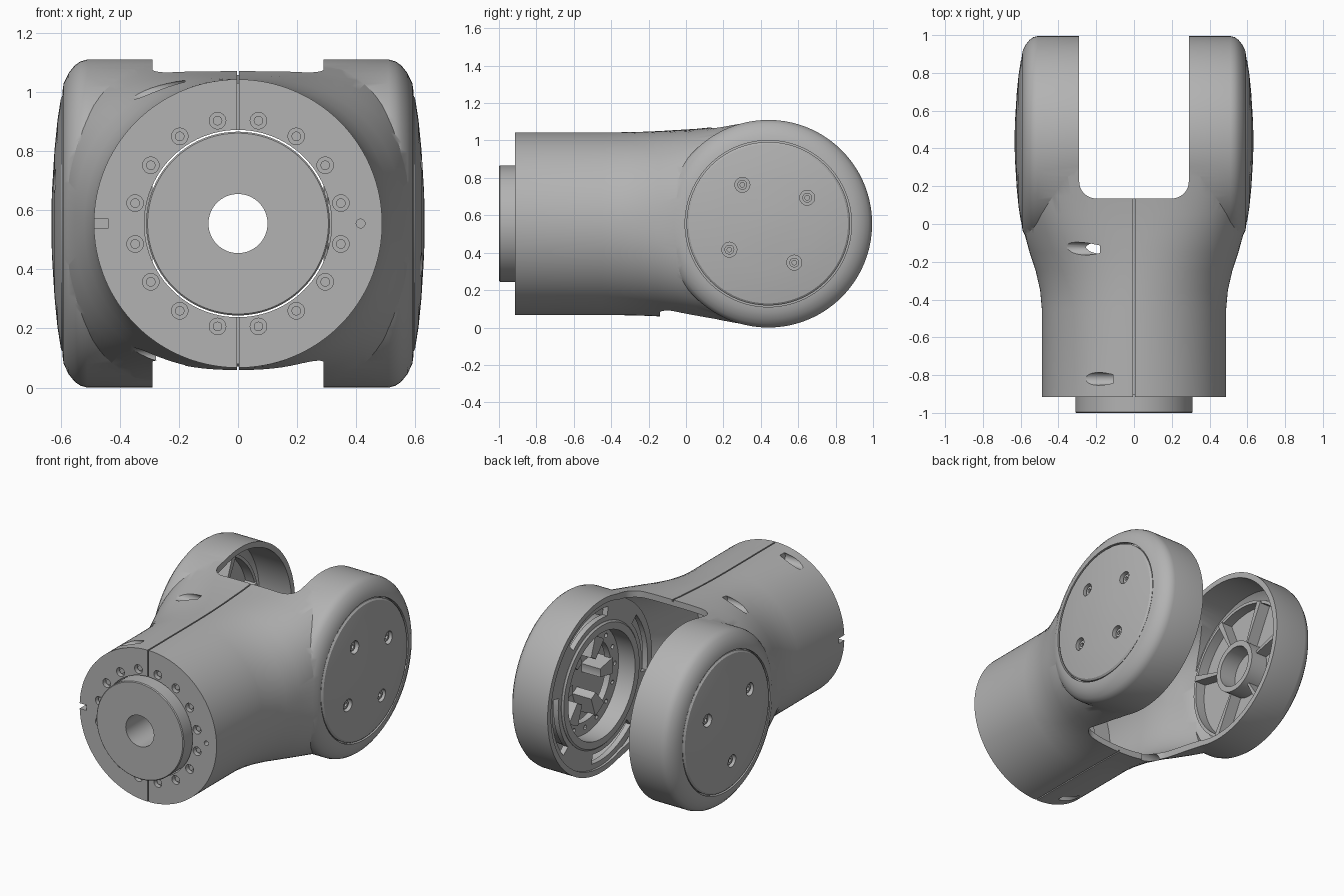
import bpy, bmesh
from math import sin, cos, pi, radians

cube = bpy.data.objects.get("Cube")
if cube:
    bpy.data.objects.remove(cube, do_unlink=True)

MID = 0.555      # height of the tube axis and hub axis
HUB = 0.44       # hub position along y
parts = []

grey = bpy.data.materials.new("grey_metal")
grey.use_nodes = True
tint = (0.45, 0.45, 0.45, 1)
grey.diffuse_color = tint
next(n for n in grey.node_tree.nodes if n.type == 'BSDF_PRINCIPLED').inputs["Base Color"].default_value = tint


# ---- helpers ----
def from_bmesh(name, bm):
    me = bpy.data.meshes.new(name)
    bm.to_mesh(me)
    bm.free()
    ob = bpy.data.objects.new(name, me)
    bpy.context.collection.objects.link(ob)
    return ob


def skin(name, rings, wrap=False):
    """Skin closed rings of points; cap the ends unless wrapped."""
    bm = bmesh.new()
    vs = [[bm.verts.new(p) for p in ring] for ring in rings]
    pairs = list(zip(vs, vs[1:])) + ([(vs[-1], vs[0])] if wrap else [])
    for a, b in pairs:
        for i in range(len(a)):
            j = (i + 1) % len(a)
            bm.faces.new((a[i], a[j], b[j], b[i]))
    if not wrap:
        bm.faces.new(vs[0])
        bm.faces.new(vs[-1])
    bmesh.ops.recalc_face_normals(bm, faces=bm.faces)
    return from_bmesh(name, bm)


def lathe(name, axis, u, z, prof, wrap=False, seg=96):
    """Revolve (radius, position) points; u is y for axis X, x for axis Y."""
    rings = []
    for r, a in prof:
        circle = [(u + r * cos(2 * pi * i / seg), z + r * sin(2 * pi * i / seg)) for i in range(seg)]
        rings.append([(a, p, q) if axis == 'X' else (p, a, q) for p, q in circle])
    return skin(name, rings, wrap)


def cyl(name, axis, u, z, r, a, b, seg=24):
    return lathe(name, axis, u, z, [(r, a), (r, b)], seg=seg)


def annulus(name, axis, u, z, r0, r1, a, b):
    return lathe(name, axis, u, z, [(r0, a), (r1, a), (r1, b), (r0, b)], wrap=True)


def arc(name, r0, r1, a, b, mid, span, steps=10):
    """Sector of a ring around the hub axis, angles in degrees."""
    rings = []
    for i in range(steps + 1):
        t = radians(mid + span * (i / steps - 0.5))
        rings.append([(x, HUB + r * cos(t), MID + r * sin(t))
                      for r, x in ((r0, a), (r1, a), (r1, b), (r0, b))])
    return skin(name, rings)


def box(name, x0, x1, y0, y1, z0, z1):
    return skin(name, [[(x0, y0, z), (x1, y0, z), (x1, y1, z), (x0, y1, z)] for z in (z0, z1)])


def discard(ob):
    me = ob.data
    bpy.data.objects.remove(ob, do_unlink=True)
    bpy.data.meshes.remove(me)


def join(name, obs):
    bm = bmesh.new()
    for o in obs:
        bm.from_mesh(o.data)
        discard(o)
    return from_bmesh(name, bm)


def boolean(ob, tools, op='DIFFERENCE'):
    for t in tools:
        m = ob.modifiers.new("Bool", 'BOOLEAN')
        m.operation, m.solver, m.object = op, 'EXACT', t
    bpy.context.view_layer.update()
    dg = bpy.context.evaluated_depsgraph_get()
    me = bpy.data.meshes.new_from_object(ob.evaluated_get(dg))
    ob.modifiers.clear()
    ob.data = me
    for t in tools:
        discard(t)


# ---- body: round tube flowing into a wide fork ----
SECTIONS = [  # y, half width, half height, squareness
    (-.915, .488, .488, 2), (-.45, .488, .488, 2), (-.35, .497, .489, 2.05),
    (-.25, .52, .491, 2.15), (-.15, .553, .495, 2.35), (-.05, .58, .501, 2.7),
    (.05, .592, .507, 3.2), (.15, .593, .517, 3.8), (.25, .593, .532, 4.6),
    (.35, .593, .547, 5.3), (HUB, .593, .553, 6)]


def loft(name, inset, start):
    rings = []
    for k, (y, w, h, n) in enumerate(SECTIONS):
        w, h, ring = w - inset, h - inset, []
        for i in range(128):
            c, s = cos(2 * pi * i / 128), sin(2 * pi * i / 128)
            r = (abs(c / w) ** n + abs(s / h) ** n) ** (-1 / n)
            ring.append((r * c, start if k == 0 else y, MID + r * s))
        rings.append(ring)
    return skin(name, rings)


def barrel(name, half):
    return lathe(name, 'X', HUB, MID, half + [(r, -a) for r, a in reversed(half)], seg=128)


def slot(name, end, z0, z1, w=.29, r=.09):
    corner = [(w - r + r * cos(radians(t)), end + r - r * sin(radians(t))) for t in range(0, 91, 10)]
    outline = [(w, 1.3)] + corner + [(-x, y) for x, y in reversed(corner)] + [(-w, 1.3)]
    return skin(name, [[(x, y, z) for x, y in outline] for z in (z0, z1)])


body = loft("fork_body", 0, -.915)
boolean(body, [barrel("hub", [(.44, .595), (.475, .59), (.51, .573), (.535, .553),
                              (.549, .533), (.555, .51)])], 'UNION')

# Seam between the two half shells
seam = box("seam", -.004, .004, -.95, .2, -.1, 1.2)
boolean(seam, [loft("seam_core", .012, -.903)])

# Front bolt circle and slanted screw pockets
bolts = [(.355 * cos(radians(11.25 + 22.5 * i)), MID + .355 * sin(radians(11.25 + 22.5 * i)))
         for i in range(16)]
holes = [cyl("hole", 'Y', x, z, .028, -.95, -.885) for x, z in bolts]
holes.append(cyl("pin_hole", 'Y', .415, MID, .015, -.95, -.88))
for side in (1, -1):
    holes.append(cyl("pocket", 'X', -.13, MID + side * .455, .034, -.5, -.18))
    holes.append(cyl("pocket", 'X', -.82, MID + side * .45, .034, -.5, -.11))

boolean(body, [
    seam,
    loft("cavity", .04, -.76),
    barrel("hub_cavity", [(.445, .7), (.445, .57), (.49, .55), (.52, .52)]),
    slot("upper_slot", .135, .5, 1.4),
    slot("lower_slot", -.14, -.3, MID),
    lathe("bore", 'Y', 0, MID, [(.317, -1.1), (.317, -.7)]),
    box("key_notch", -.52, -.44, -.95, -.86, MID - .017, MID + .017),
    join("holes", holes)])
parts.append(body)
parts.append(join("front_bolts", [cyl("bolt", 'Y', x, z, .016, -.9, -.87) for x, z in bolts]))

# ---- front flange plug ----
parts.append(lathe("front_plug", 'Y', 0, MID, [(.1, -1), (.306, -1), (.311, -.995),
                                               (.311, -.74), (.1, -.74)], wrap=True))

# ---- domed hub caps with recessed screws ----
DOME = [(.46, .535), (.46, .56), (.437, .562), (.437, .59), (.426, .599), (.35, .611),
        (.25, .621), (.12, .629), (.04, .632)]
for label, s, angles in (("left", 1, (33.7, 123.7, 213.7, 303.7)), ("right", -1, (25, 145, 265))):
    cap = lathe(label + "_cap", 'X', HUB, MID, [(r, s * a) for r, a in DOME], seg=128)
    spots = [(HUB + .25 * cos(radians(t)), MID + .25 * sin(radians(t))) for t in angles]
    boolean(cap, [join("bores", [cyl("bore", 'X', y, z, .04, s * .592, s * .7) for y, z in spots])])
    screws = [annulus("screw", 'X', y, z, .012, .026, s * .585, s * .606) for y, z in spots]
    parts += [cap, join(label + "_cap_screws", screws)]

# ---- left arm: bearing flange on the inner side ----
plate = annulus("bearing_plate", 'X', HUB, MID, .35, .53, .305, .34)
boolean(plate, [join("kidneys", [arc("kidney", .425, .485, .25, .4, t, 50) for t in (75, 165, 255, 345)])])
collar = lathe("bearing_collar", 'X', HUB, MID, [(.34, .293), (.385, .293), (.395, .303),
                                                 (.395, .45), (.26, .45), (.26, .41), (.34, .41)], wrap=True)
boolean(collar, [join("ring_holes", [
    cyl("ring_hole", 'X', HUB + .3 * cos(pi * i / 8), MID + .3 * sin(pi * i / 8), .014, .35, .43, 12)
    for i in range(16)])])
lugs = [arc("lug", .14, .27, .4, .54, t, 22) for t in (0, 60, 120, 180, 240, 300)]
parts += [plate, collar, join("bearing_lugs", lugs)]

# ---- right arm: ribbed inside of the cap ----
parts.append(annulus("cap_boss", 'X', HUB, MID, .13, .165, -.42, -.54))
parts.append(annulus("cap_rim", 'X', HUB, MID, .42, .44, -.47, -.54))
parts.append(join("cap_ribs", [arc("rib", .16, .43, -.46, -.54, t, 5) for t in (15, 65, 115, 165, 240, 300)]))

# ---- finish ----
bpy.ops.object.select_all(action='DESELECT')
for ob in parts:
    ob.data.materials.clear()
    ob.data.materials.append(grey)
    ob.select_set(True)
bpy.context.view_layer.objects.active = body
bpy.ops.object.shade_smooth_by_angle(angle=radians(30))
